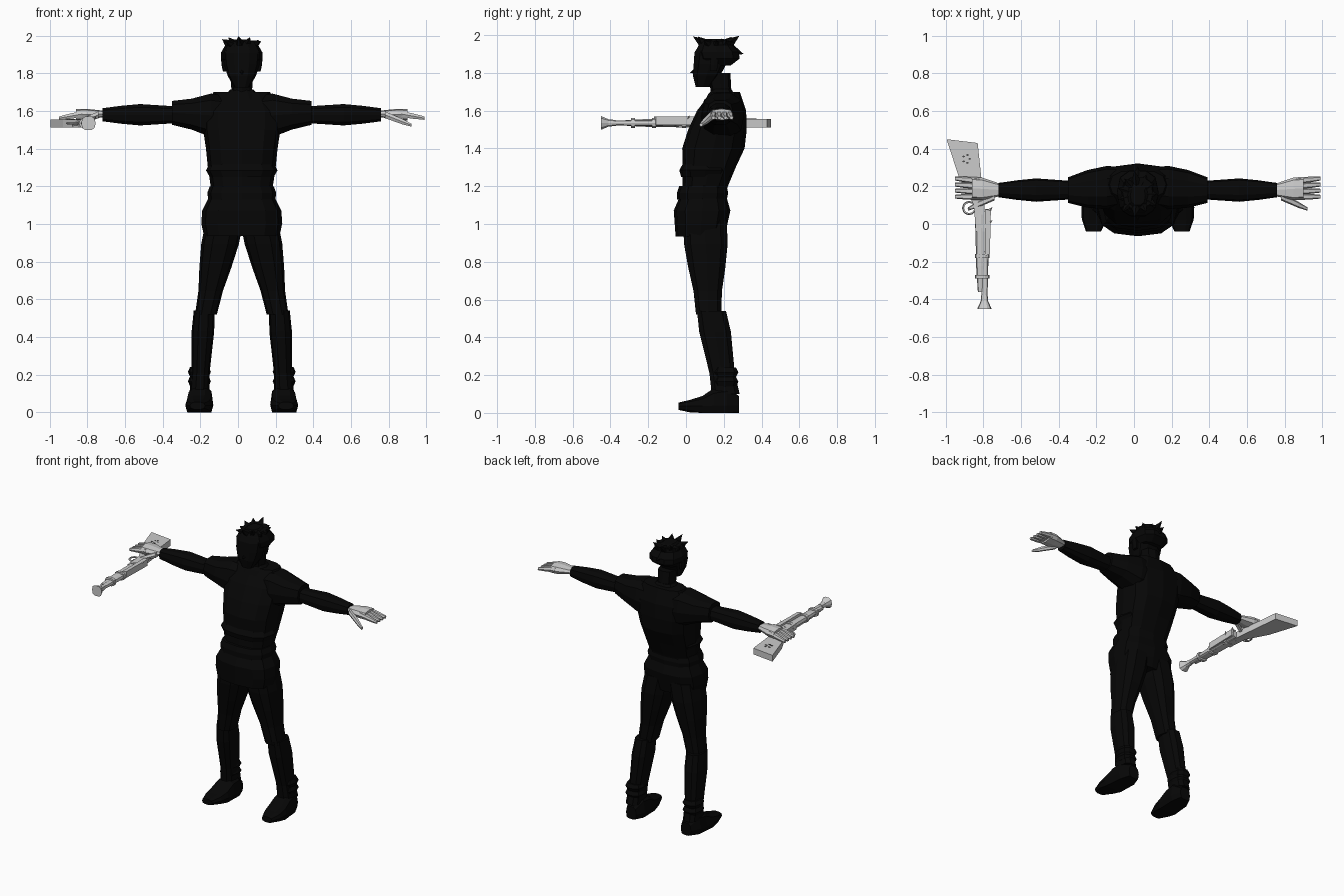
import bpy, bmesh, math, random
from mathutils import Matrix, Vector

cube = bpy.data.objects.get("Cube")
if cube:
    bpy.data.objects.remove(cube, do_unlink=True)
random.seed(4)
CENTRE = .02  # the body stands slightly to its own left


def material(name, value):
    mat = bpy.data.materials.new(name)
    mat.use_nodes = True
    colour = (value, value, value, 1)
    mat.diffuse_color = colour
    mat.node_tree.nodes["Principled BSDF"].inputs["Base Color"].default_value = colour
    return mat


black = material("black cloth", .002)
pale = material("pale grey", .6)
dark = material("dark engraving", .08)


def finish(name, bm, mat):
    """Turn a bmesh into a flat-shaded object on the body's centre line."""
    bmesh.ops.recalc_face_normals(bm, faces=bm.faces)
    mesh = bpy.data.meshes.new(name)
    bm.to_mesh(mesh)
    bm.free()
    mesh.materials.append(mat)
    obj = bpy.data.objects.new(name, mesh)
    obj.location.x = CENTRE
    bpy.context.collection.objects.link(obj)
    return obj


def rounded(value, power=.75):
    return math.copysign(abs(value) ** power, value)


def loft(name, axis, start, end, widths, depths=1, mat=black, sides=10, flip=1):
    """Skin evenly spaced rounded sections from start to end.

    Depths is either a list like widths or one ratio of depth to width.
    """
    start, end = Vector(start), Vector(end)
    if not isinstance(depths, list):
        depths = [width * depths for width in widths]
    across, along = [n for n in range(3) if n != "xyz".index(axis)]
    bm = bmesh.new()
    loops = []
    for step, (width, depth) in enumerate(zip(widths, depths)):
        middle = start.lerp(end, step / (len(widths) - 1))
        loop = []
        for side in range(sides):
            angle = math.tau * side / sides
            point = middle.copy()
            point[across] += width * rounded(math.cos(angle))
            point[along] += depth * rounded(math.sin(angle))
            point.x *= flip
            point.z = max(point.z, 0)  # soles rest flat on the ground
            loop.append(bm.verts.new(point))
        loops.append(loop)
    for low, high in zip(loops, loops[1:]):
        for side in range(sides):
            after = (side + 1) % sides
            bm.faces.new((low[side], low[after], high[after], high[side]))
    bm.faces.new(loops[0])
    bm.faces.new(loops[-1])
    return finish(name, bm, mat)


def pair(name, *shape, **options):
    for side, flip in (("left", 1), ("right", -1)):
        loft(f"{side}_{name}", *shape, flip=flip, **options)


def prism(name, outline, bottom, top, mat=pale):
    bm = bmesh.new()
    face = bm.faces.new([bm.verts.new((x, y, bottom)) for x, y in outline])
    raised = bmesh.ops.extrude_face_region(bm, geom=[face])["geom"]
    verts = [item for item in raised if isinstance(item, bmesh.types.BMVert)]
    bmesh.ops.translate(bm, vec=(0, 0, top - bottom), verts=verts)
    return finish(name, bm, mat)


def spike(name, base, tip, radius, mat=black):
    base, tip = Vector(base), Vector(tip)
    direction = tip - base
    turn = direction.to_track_quat("Z", "Y").to_matrix().to_4x4()
    bm = bmesh.new()
    bmesh.ops.create_cone(bm, segments=5, radius1=radius, radius2=0, cap_ends=True,
                          depth=direction.length,
                          matrix=Matrix.Translation((base + tip) / 2) @ turn)
    return finish(name, bm, mat)


# Shirt with a fold above the waist, belt, flared tunic skirt and collar
loft("shirt", "z", (0, .08, 1.1), (0, .21, 1.7),
     [.17, .165, .18, .19, .205, .21, .15], [.11, .12, .14, .165, .155, .13, .075], sides=12)
loft("shirt_fold", "z", (0, .1, 1.25), (0, .11, 1.32), [.17, .19, .17], .74, sides=12)
loft("belt", "z", (0, .085, 1.13), (0, .09, 1.2), [.178, .183, .17], .74, sides=12)
loft("tunic_skirt", "z", (0, .075, .935), (0, .09, 1.14),
     [.2, .215, .21, .175], [.13, .14, .15, .125], sides=12)
loft("collar", "z", (0, .185, 1.66), (0, .19, 1.715), [.1, .085, .06], .85)

# Head, face and neck
loft("neck", "z", (0, .195, 1.62), (0, .175, 1.8), [.07, .055, .06], sides=8)
loft("head", "z", (0, .09, 1.725), (0, .165, 1.97),
     [.04, .075, .095, .1, .08], [.04, .075, .09, .105, .085])
spike("nose", (0, .055, 1.81), (0, .02, 1.8), .02)
pair("ear", "z", (.09, .145, 1.81), (.1, .15, 1.875), [.01, .012, .01], 2, sides=6)

# Tousled hair with a ring of tufts
loft("hair", "z", (0, .18, 1.84), (0, .15, 1.98),
     [.08, .11, .11, .09, .04], [.06, .115, .12, .095, .05])
crown = Vector((0, .16, 1.94))
tufts = 11
for i in range(tufts):
    angle = math.tau * i / tufts
    out = Vector((math.cos(angle), math.sin(angle), 0))
    rise = Vector((0, 0, random.uniform(.02, .06)))
    spike(f"hair_tuft_{i}", crown + out * .05, crown + out * random.uniform(.1, .13) + rise, .04)
spike("back_tuft", (0, .23, 1.92), (0, .305, 1.9), .04)

# Short sleeves and arms
pair("sleeve", "x", (.06, .2, 1.57), (.37, .18, 1.59),
     [.1, .115, .1, .068], [.11, .12, .085, .066])
pair("arm", "x", (.34, .18, 1.58), (.74, .18, 1.58), [.048, .055, .062, .052, .038], .95)

# Hands with fanned fingers and a lowered thumb
pair("palm", "x", (.72, .18, 1.585), (.88, .19, 1.58), [.03, .045, .06, .06], .5,
     mat=pale, sides=8)
for i in range(4):
    root = .145 + .028 * i
    pair(f"finger_{i}", "x", (.84, root, 1.585), (.97, root + .004 * i, 1.562),
         [.017, .016, .01], mat=pale, sides=6)
pair("thumb", "x", (.76, .145, 1.58), (.9, .08, 1.525), [.02, .018, .016, .009],
     mat=pale, sides=6)

# Trousers, knee and ankle gathers, boots
pair("thigh", "z", (.09, .1, 1.02), (.19, .12, .52), [.1, .1, .085, .065, .058], 1.2)
pair("shin", "z", (.2, .135, .54), (.225, .21, .1), [.055, .06, .054, .048, .053], 1.45)
for i, height in enumerate((.22, .17)):
    pair(f"ankle_gather_{i}", "z", (.225, .21, height - .03), (.225, .21, height + .02),
         [.05, .061, .05], 1.15)
pair("boot", "y", (.215, .28, .04), (.235, -.04, .035),
     [.04, .068, .07, .073, .066, .04], [.05, .11, .1, .055, .035, .02])

# Flared long gun held flat in the right hand
barrel_x, gun_z = -.814, 1.535
prism("gun_stock", [(-1.015, .45), (-.85, .43), (-.83, .24), (-.8, -.04),
                    (-.86, -.04), (-.87, .1), (-.95, .25)], 1.512, 1.556)
loft("fore_stock", "y", (-.832, .05, gun_z), (-.834, -.36, gun_z), [.03, .028, .025, .015], .8,
     mat=pale, sides=8)
loft("barrel", "y", (barrel_x, .08, gun_z), (barrel_x, -.4, gun_z), [.026, .022, .02, .016], .8,
     mat=pale)
loft("flared_muzzle", "y", (barrel_x, -.37, gun_z), (barrel_x, -.45, gun_z), [.016, .02, .038],
     mat=pale)
for name, y in (("rear_band", 0), ("middle_band", -.16), ("front_band", -.27)):
    loft(name, "y", (-.826, y, gun_z), (-.826, y - .02, gun_z), [.038, .038], .75, mat=pale)
prism("lock_plate", [(-.81, .08), (-.78, .07), (-.785, -.16), (-.81, -.17)], 1.525, 1.57)
spike("hammer", (-.8, .06, 1.55), (-.77, .09, 1.575), .018, pale)
spike("striker", (-.8, 0, 1.55), (-.77, .02, 1.575), .015, pale)
spike("trigger", (-.87, .09, gun_z), (-.905, .08, gun_z), .008, pale)
bpy.ops.mesh.primitive_torus_add(major_segments=12, minor_segments=5, major_radius=.032,
                                 minor_radius=.006, location=(-.875, .085, gun_z))
guard = bpy.context.object
guard.name = "trigger_guard"
guard.data.materials.append(pale)

# Engraved leaf on the stock, made of small thin plates
leaves = 5
for i in range(leaves):
    angle = math.tau * i / leaves
    x, y = -.91 + .018 * math.cos(angle), .345 + .022 * math.sin(angle)
    prism(f"engraving_{i}", [(x - .01, y), (x, y - .005), (x + .01, y), (x, y + .006)],
          1.555, 1.558, dark)
